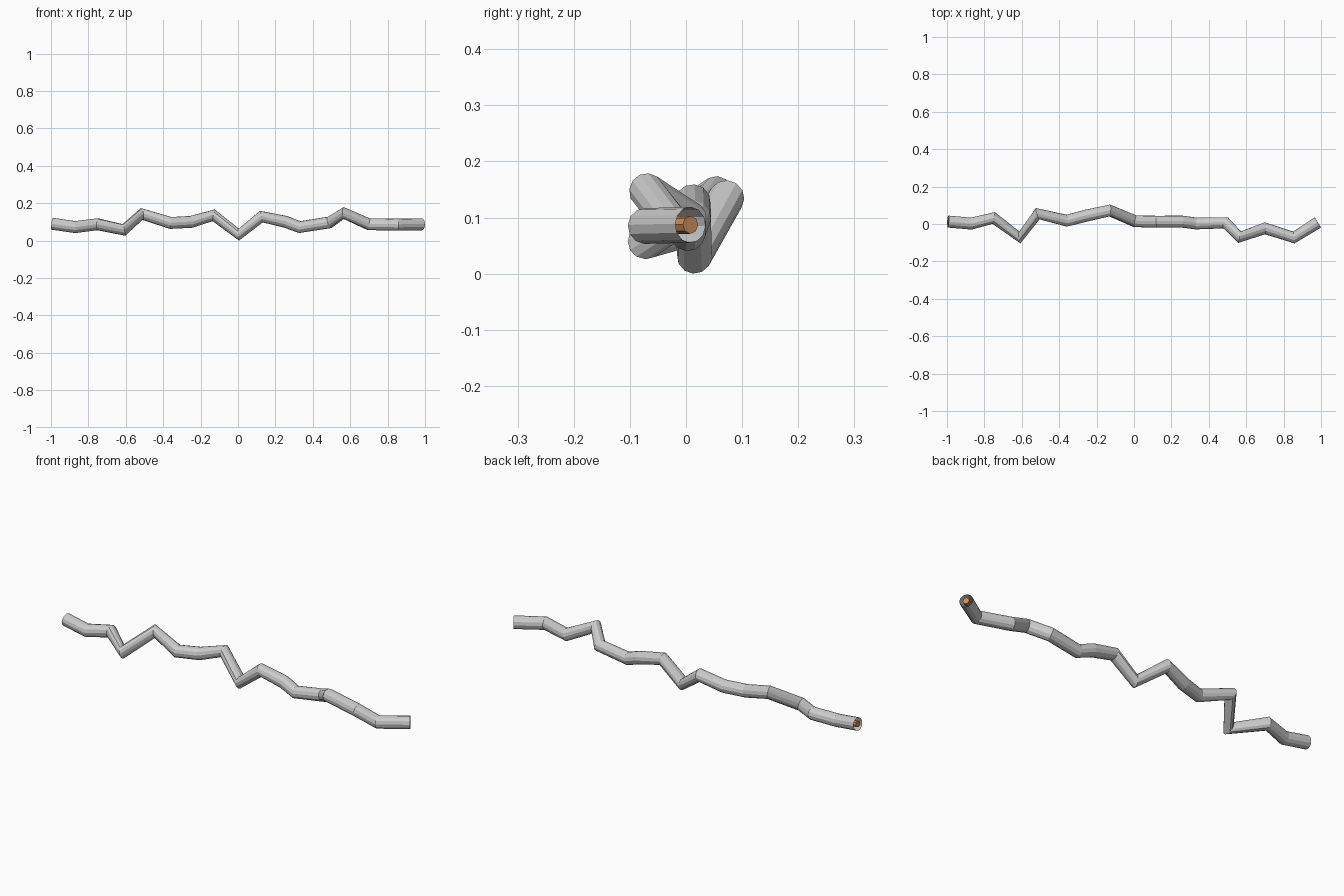
import bpy

if "Cube" in bpy.data.objects:
    bpy.data.objects.remove(bpy.data.objects["Cube"])

# Centre line of the bent cable
PATH = [
    (-0.995, 0.013, 0.09), (-0.87, 0.002, 0.072), (-0.75, 0.032, 0.087),
    (-0.61, -0.072, 0.057), (-0.515, 0.055, 0.142), (-0.36, 0.018, 0.094),
    (-0.25, 0.046, 0.10), (-0.13, 0.072, 0.135), (0.005, 0.015, 0.032),
    (0.125, 0.012, 0.128), (0.255, 0.013, 0.10), (0.33, 0.003, 0.072),
    (0.49, 0.006, 0.097), (0.565, -0.07, 0.147), (0.70, -0.023, 0.087),
    (0.855, -0.072, 0.085), (0.983, 0.008, 0.087),
]


def tube(name, radius, resolution, capped):
    curve = bpy.data.curves.new(name, 'CURVE')
    curve.dimensions = '3D'
    curve.bevel_depth = radius
    curve.bevel_resolution = resolution
    curve.use_fill_caps = capped
    spline = curve.splines.new('POLY')
    spline.points.add(len(PATH) - 1)
    for point, co in zip(spline.points, PATH):
        point.co = (*co, 1)
    spline.use_smooth = False
    obj = bpy.data.objects.new(name, curve)
    bpy.context.collection.objects.link(obj)
    bpy.ops.object.select_all(action='DESELECT')
    obj.select_set(True)
    bpy.context.view_layer.objects.active = obj
    bpy.ops.object.convert(target='MESH')
    return bpy.context.object


# Open-ended grey sleeve
tube("cable_sleeve", 0.032, 4, False)

# Copper core, visible at the open ends
core = tube("copper_core", 0.016, 2, True)
copper = bpy.data.materials.new("copper")
copper.diffuse_color = (0.6, 0.27, 0.11, 1)
copper.use_nodes = True
copper.node_tree.nodes["Principled BSDF"].inputs["Base Color"].default_value = copper.diffuse_color
core.data.materials.clear()
core.data.materials.append(copper)
